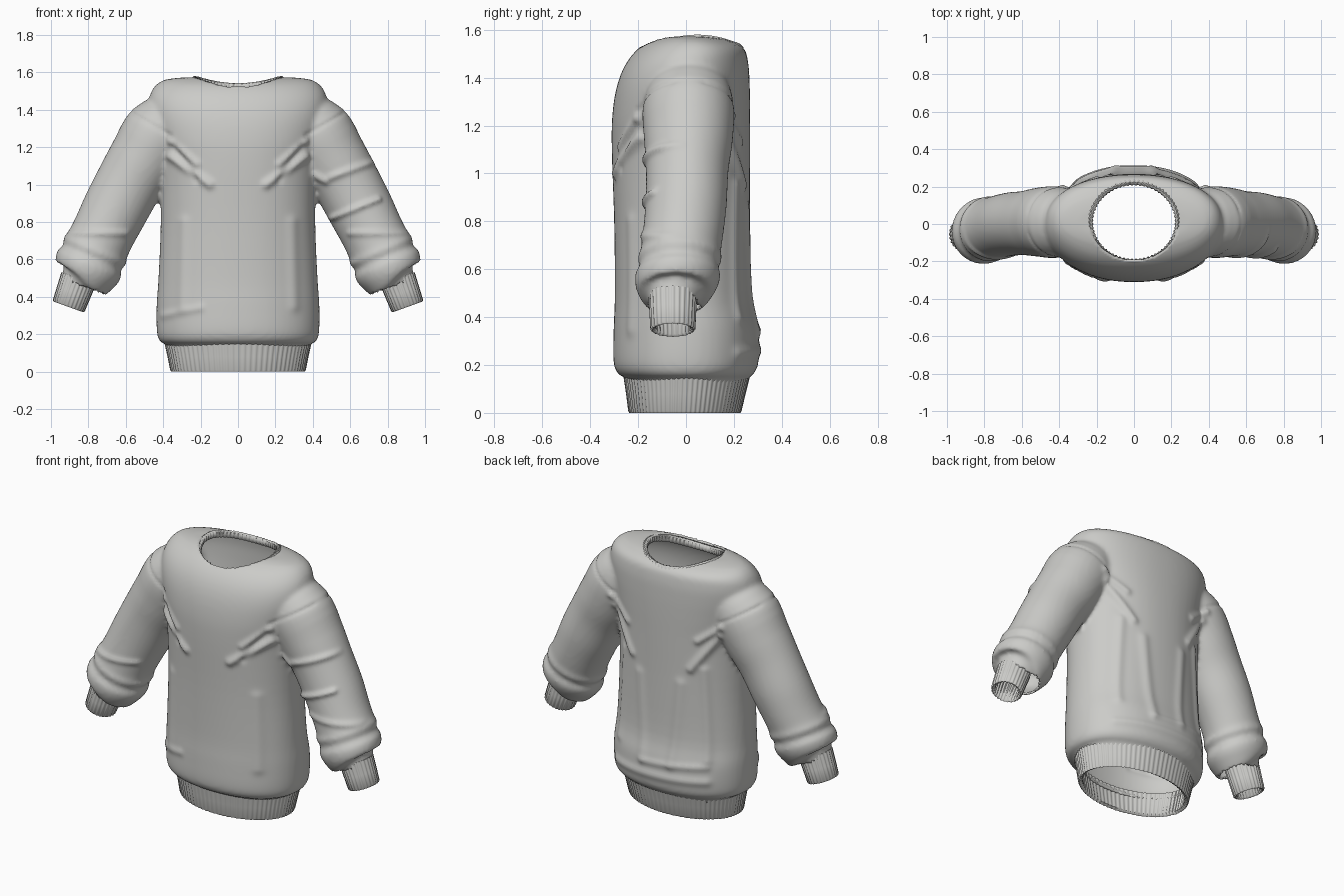
import bpy, bmesh, math
from mathutils import Vector

if "Cube" in bpy.data.objects:
    bpy.data.objects.remove(bpy.data.objects["Cube"])

wool = bpy.data.materials.new("light_grey_wool")
wool.use_nodes = True
GREY = (0.6, 0.6, 0.58, 1)
wool.diffuse_color = GREY
wool.node_tree.nodes["Principled BSDF"].inputs["Base Color"].default_value = GREY


def spline(rows, steps):
    """Smoothly interpolate rows of numbers."""
    out = []
    for i in range(len(rows) - 1):
        a, b, c, d = (rows[max(i - 1, 0)], rows[i], rows[i + 1],
                      rows[min(i + 2, len(rows) - 1)])
        for k in range(steps):
            t = k / steps
            out.append([q + 0.5 * t * (r - p + t * (2 * p - 5 * q + 4 * r - s
                        + t * (3 * (q - r) + s - p)))
                        for p, q, r, s in zip(a, b, c, d)])
    return out + [list(rows[-1])]


def loft(bm, rings, loop=False):
    """Skin rings of points; cap the ends, or join last ring to first."""
    vs = [[bm.verts.new(p) for p in ring] for ring in rings]
    pairs = list(zip(vs, vs[1:])) + ([(vs[-1], vs[0])] if loop else [])
    for a, b in pairs:
        n = len(a)
        for i in range(n):
            j = (i + 1) % n
            bm.faces.new((a[i], a[j], b[j], b[i]))
    if not loop:
        bm.faces.new(vs[0][::-1])
        bm.faces.new(vs[-1])


def angles(n):
    return [math.tau * i / n for i in range(n)]


def power(v, e):
    return math.copysign(abs(v) ** e, v)


def finish(name, bm, angle=50):
    bmesh.ops.recalc_face_normals(bm, faces=bm.faces)
    mesh = bpy.data.meshes.new(name)
    bm.to_mesh(mesh)
    bm.free()
    obj = bpy.data.objects.new(name, mesh)
    bpy.context.collection.objects.link(obj)
    mesh.materials.append(wool)
    bpy.ops.object.select_all(action="DESELECT")
    obj.select_set(True)
    bpy.context.view_layer.objects.active = obj
    bpy.ops.object.shade_smooth_by_angle(angle=math.radians(angle))
    return obj


# Torso: height, half width, front y, back y
TORSO = [(0.07, 0.35, -0.22, 0.22), (0.14, 0.38, -0.245, 0.255),
         (0.16, 0.415, -0.28, 0.28), (0.21, 0.433, -0.302, 0.302),
         (0.35, 0.435, -0.302, 0.302), (0.5, 0.425, -0.297, 0.275),
         (0.8, 0.413, -0.3, 0.268), (1.1, 0.42, -0.31, 0.268),
         (1.25, 0.45, -0.307, 0.268), (1.37, 0.475, -0.287, 0.266),
         (1.46, 0.475, -0.25, 0.26), (1.525, 0.445, -0.195, 0.24),
         (1.56, 0.39, -0.13, 0.17), (1.572, 0.3, -0.08, 0.1)]
bm = bmesh.new()
rings = []
for z, w, f, b in spline(TORSO, 4):
    rings.append([(w * power(math.cos(t), 0.92),
                   (f + b) / 2 + (b - f) / 2 * power(math.sin(t), 0.92), z)
                  for t in angles(96)])
loft(bm, rings)

# Sleeves: centre x, y, z, radius across, radius in depth
SLEEVE = [(0.28, 0.015, 1.4, 0.13, 0.15), (0.41, 0.01, 1.28, 0.195, 0.19),
          (0.5, 0.01, 1.14, 0.19, 0.185), (0.58, 0.005, 1.01, 0.18, 0.172),
          (0.655, 0, 0.87, 0.176, 0.17), (0.715, -0.012, 0.75, 0.17, 0.168),
          (0.752, -0.022, 0.675, 0.172, 0.168), (0.765, -0.026, 0.645, 0.182, 0.176),
          (0.78, -0.03, 0.61, 0.168, 0.164), (0.795, -0.034, 0.575, 0.184, 0.178),
          (0.815, -0.04, 0.53, 0.176, 0.17), (0.832, -0.045, 0.495, 0.15, 0.148),
          (0.852, -0.052, 0.475, 0.1, 0.105), (0.89, -0.055, 0.4, 0.08, 0.085)]
rows = spline(SLEEVE, 4)
for side in (1, -1):
    rings = []
    for i, (x, y, z, r, ry) in enumerate(rows):
        p, q = rows[max(i - 2, 0)], rows[min(i + 2, len(rows) - 1)]
        t = Vector((q[0] - p[0], 0, q[2] - p[2])).normalized()
        rings.append([(side * (x - t.z * r * math.cos(a)), y + ry * math.sin(a),
                       z + t.x * r * math.cos(a)) for a in angles(56)])
    loft(bm, rings)

# Blend torso and sleeves into one skin
blend = finish("sweater_blend", bm)
mod = blend.modifiers.new("Blend", "REMESH")
mod.mode, mod.voxel_size = "VOXEL", 0.013
mod = blend.modifiers.new("Soften", "SMOOTH")
mod.factor, mod.iterations = 0.5, 5
skin = bpy.data.meshes.new_from_object(
    blend.evaluated_get(bpy.context.evaluated_depsgraph_get()))
bpy.data.objects.remove(blend)
bm = bmesh.new()
bm.from_mesh(skin)
bpy.data.meshes.remove(skin)
bm.normal_update()

# Cloth folds: start x z, end x z, facing (-1 front, 1 back, 0 both), height, width
FOLDS = []
for s in (1, -1):
    FOLDS += [((s * 0.15, 1.0), (s * 0.36, 1.15), -1, 0.018, 0.022),
              ((s * 0.22, 1.03), (s * 0.34, 1.2), -1, -0.012, 0.02),
              ((s * 0.22, 1.11), (s * 0.36, 1.23), -1, 0.012, 0.018),
              ((s * 0.36, 1.26), (s * 0.56, 1.38), 0, -0.006, 0.01),
              ((s * 0.2, 0.95), (s * 0.36, 1.18), 1, 0.016, 0.022),
              ((s * 0.24, 1.13), (s * 0.38, 1.24), 1, 0.014, 0.02),
              ((s * 0.3, 0.4), (s * 0.27, 0.95), 1, 0.01, 0.025),
              ((s * 0.1, 0.35), (s * 0.14, 0.85), 1, 0.009, 0.03),
              ((s * 0.3, 0.35), (s * 0.29, 0.8), -1, 0.008, 0.03),
              ((s * 0.6, 0.74), (s * 0.9, 0.74), -1, 0.01, 0.018)]
FOLDS += [((0.5, 0.82), (0.75, 0.92), -1, 0.016, 0.016),
          ((0.5, 1.04), (0.72, 1.12), -1, 0.014, 0.018),
          ((0.41, 1.05), (0.47, 1.02), -1, 0.015, 0.02),
          ((-0.4, 0.3), (-0.2, 0.34), -1, 0.008, 0.02),
          ((-0.3, 0.27), (0.32, 0.25), 1, 0.01, 0.025),
          ((-0.3, 0.36), (0.1, 0.33), 1, 0.008, 0.02)]
shifts = []
for v in bm.verts:
    p, total = Vector((v.co.x, v.co.z)), 0
    for a, b, facing, h, w in FOLDS:
        if facing * v.normal.y < 0:
            continue
        a, d = Vector(a), Vector(b) - Vector(a)
        k = min(max((p - a).dot(d) / d.length_squared, 0), 1)
        fade = min(1, abs(v.normal.y) * 1.6) if facing else 1
        total += h * fade * math.exp(-((p - a - d * k).length / w) ** 2)
    shifts.append(v.normal * total)
for v, shift in zip(bm.verts, shifts):
    v.co += shift

# Open the neck, the hem and the wrists
WRIST, REACH = Vector((0.862, -0.055, 0.47)), Vector((0.34, 0, -0.94)).normalized()
NX, NY, NC = 0.232, 0.21, 0.01


def opened(c):
    neck = c.z > 1.35 and (c.x / NX) ** 2 + ((c.y - NC) / NY) ** 2 < 1
    m = Vector((abs(c.x), c.y, c.z))
    wrist = m.x > 0.7 and (m - WRIST).dot(REACH) > 0
    return neck or wrist or c.z < 0.115


bmesh.ops.delete(bm, context="FACES",
                 geom=[f for f in bm.faces if opened(f.calc_center_median())])
for v in bm.verts:
    if v.is_boundary and v.co.z > 1.35:
        k = math.hypot(v.co.x / NX, (v.co.y - NC) / NY)
        v.co.x, v.co.y = v.co.x / k, NC + (v.co.y - NC) / k
    elif v.is_boundary and v.co.z < 0.2:
        v.co.z = 0.115
body = finish("sweater_body", bm, 80)
mod = body.modifiers.new("Thickness", "SOLIDIFY")
mod.thickness, mod.offset = 0.012, -1


# Ribbed bands: a section of (outward, along) points swept round an oval
def band(name, ribs, section, place, depth=0.004):
    bm = bmesh.new()
    around = angles(ribs * 4)
    rings = []
    for out, along in section:
        rings.append([place(t, out + depth * math.cos(ribs * t), along) for t in around])
    loft(bm, rings, loop=True)
    return finish(name, bm, 60)


def hem_place(t, out, along):
    grow = out + 0.03 * along / 0.15
    return ((0.355 + grow) * math.cos(t), -0.005 + 0.008 * along / 0.15
            + (0.23 + grow * 0.9) * math.sin(t), along)


def collar_place(t, out, along):
    return ((0.232 + out) * math.cos(t), NC + (0.21 + out) * math.sin(t),
            1.54 + 0.028 * math.cos(2 * t) + 0.02 * math.sin(t) + along)


band("hem_band", 76, [(0, 0), (0.003, 0.01), (0.003, 0.08), (0.005, 0.16),
                      (-0.018, 0.16), (-0.018, 0.01)], hem_place, 0.003)
band("collar_band", 64, [(0.022, -0.03), (0.016, -0.004), (0.003, 0.01),
                         (-0.01, 0.004), (-0.012, -0.02), (0, -0.035)], collar_place, 0.003)
for side, label in ((1, "left"), (-1, "right")):
    def cuff_place(t, out, along, side=side):
        c = WRIST + REACH * along
        r = 0.094 - 0.05 * along + out
        return (side * (c.x - REACH.z * r * math.cos(t)),
                c.y + (r + 0.004) * math.sin(t), c.z + REACH.x * r * math.cos(t))
    band(label + "_cuff", 26, [(0, -0.03), (0, 0.05), (0, 0.125), (-0.006, 0.132),
                               (-0.018, 0.125), (-0.018, -0.03)], cuff_place, 0.003)
